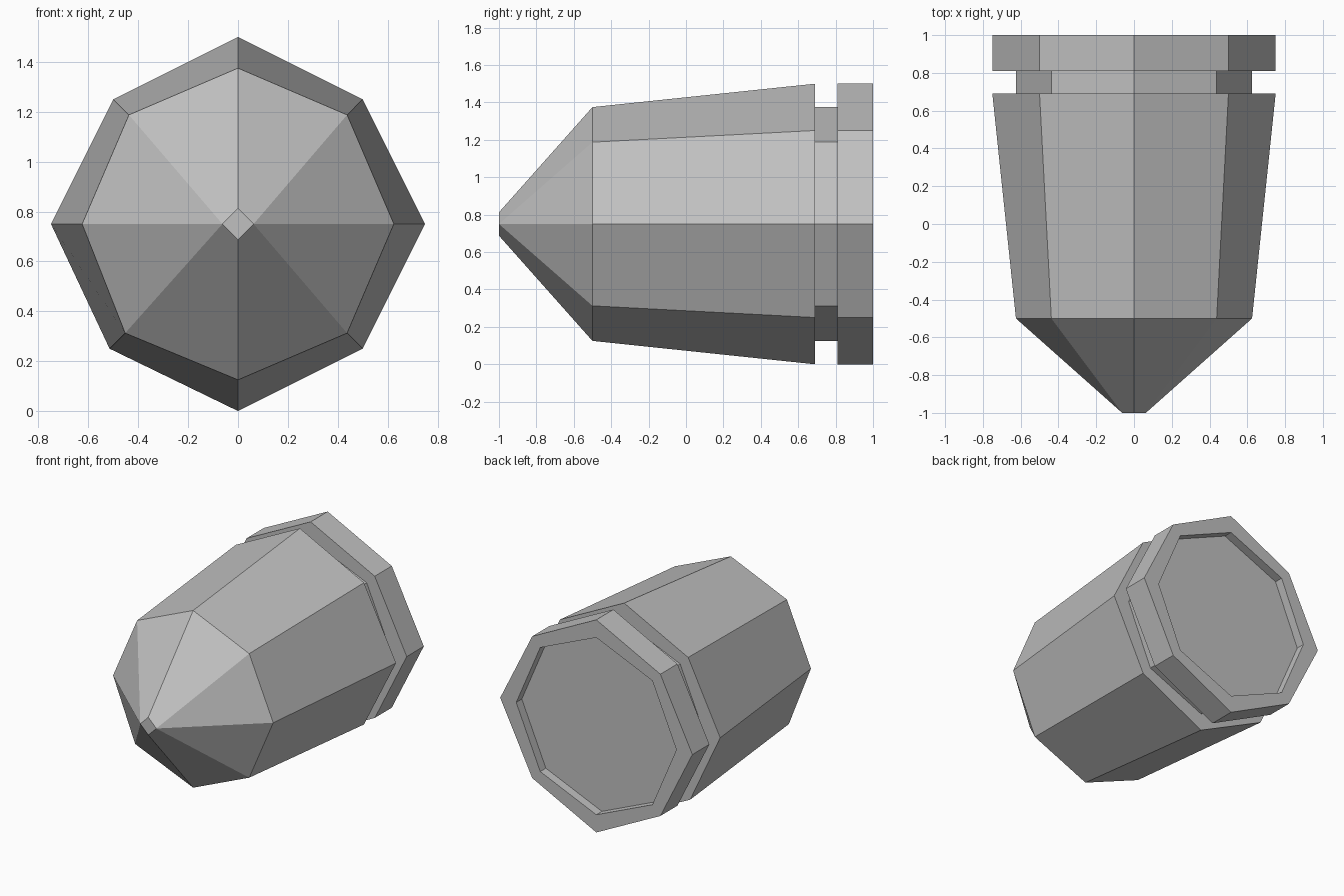
import bpy
import bmesh

cube = bpy.data.objects.get("Cube")
if cube:
    bpy.data.objects.remove(cube, do_unlink=True)

CENTRE_Z = 0.75

grey = bpy.data.materials.new("plain grey")
grey.use_nodes = True
colour = (0.53, 0.53, 0.53, 1)
grey.diffuse_color = colour
grey.node_tree.nodes["Principled BSDF"].inputs["Base Color"].default_value = colour


def octagon(r, y, skew=0.0):
    """Eight-sided cross-section with slightly wide diagonal corners."""
    d = r / 2 + 0.125
    flat = [(r, 0), (d, d), (0, r), (-d, d), (-r, 0), (-d - skew, -d), (0, -r), (d, -d)]
    return [(x, y, z + CENTRE_Z) for x, z in flat]


def diamond(r, y):
    """Four-sided tip, with the diagonal corners folded onto the side corners."""
    flat = [(r, 0), (r, 0), (0, r), (-r, 0), (-r, 0), (-r, 0), (0, -r), (r, 0)]
    return [(x, y, z + CENTRE_Z) for x, z in flat]


def loft(name, rings, cap_front=False, cap_back=False):
    """Skin the rings from front to back with flat faces."""
    bm = bmesh.new()
    loops = [[bm.verts.new(p) for p in ring] for ring in rings]
    for a, b in zip(loops, loops[1:]):
        for i in range(len(a)):
            j = (i + 1) % len(a)
            bm.faces.new((a[j], a[i], b[i], b[j]))
    if cap_front:
        bm.faces.new(loops[0])
    if cap_back:
        bm.faces.new(reversed(loops[-1]))
    # Fold duplicated tip corners together
    bmesh.ops.remove_doubles(bm, verts=bm.verts[:], dist=0.0001)
    bm.normal_update()
    mesh = bpy.data.meshes.new(name)
    bm.to_mesh(mesh)
    bm.free()
    mesh.materials.append(grey)
    obj = bpy.data.objects.new(name, mesh)
    bpy.context.collection.objects.link(obj)
    return obj


WIDE, NARROW = 0.75, 0.625
SHOULDER, GROOVE_START, GROOVE_END = -0.5, 0.69, 0.81
SKEW = 0.015

# Faceted nose with a small flat tip
loft("nose", [diamond(0.0625, -1), octagon(NARROW, SHOULDER, SKEW)], cap_front=True)

# Tapered body, closed by a step down to the groove
loft("body", [octagon(NARROW, SHOULDER, SKEW), octagon(WIDE, GROOVE_START, SKEW),
              octagon(NARROW, GROOVE_START)])

# Narrow groove between body and rear collar
loft("groove", [octagon(NARROW, GROOVE_START), octagon(NARROW, GROOVE_END)])

# Rear collar with a shallow recessed base
loft("rear_collar", [octagon(NARROW, GROOVE_END), octagon(WIDE, GROOVE_END),
                     octagon(WIDE, 1), octagon(NARROW, 1),
                     octagon(NARROW, 0.9375)], cap_back=True)
